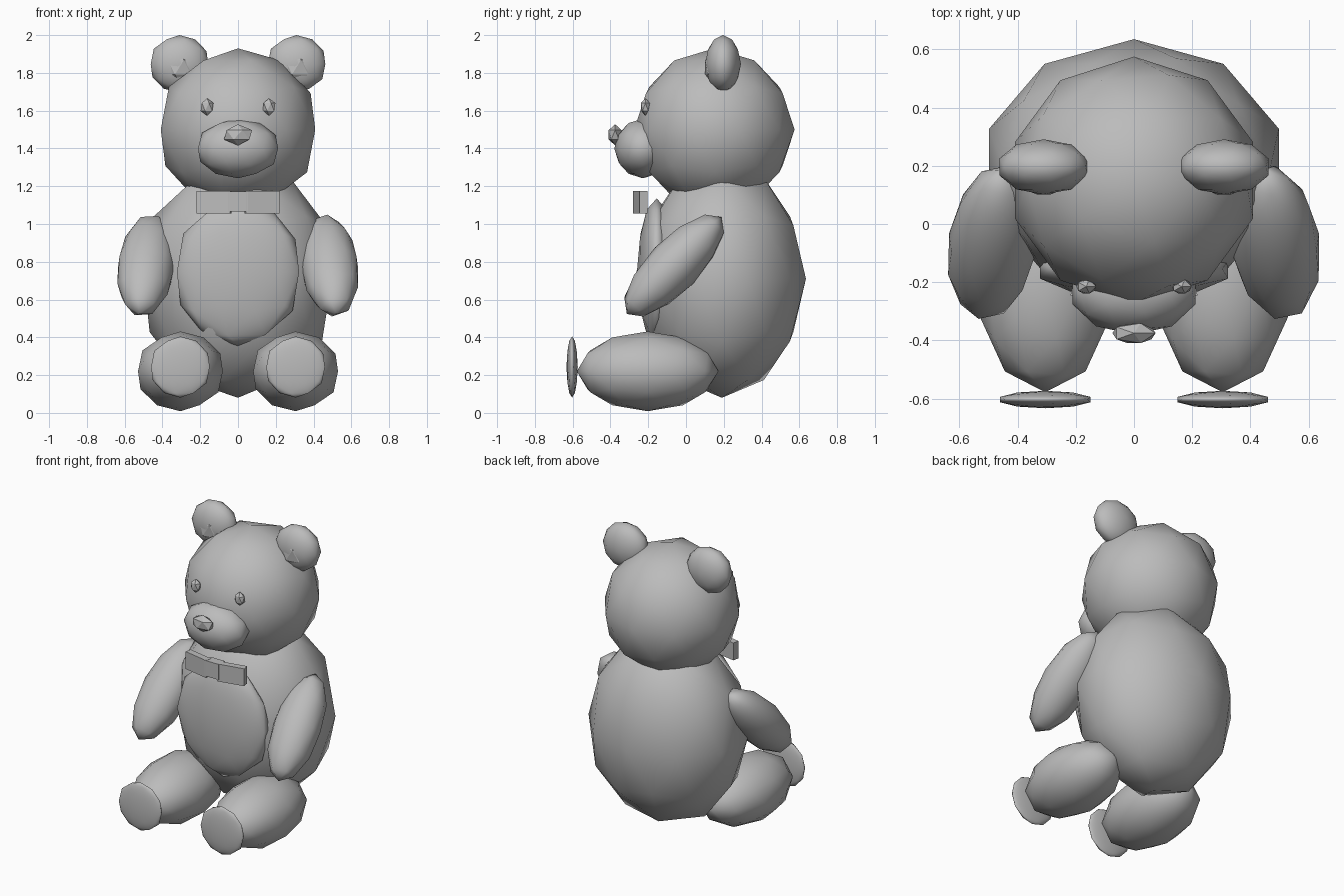
import bpy
import math

cube = bpy.data.objects.get("Cube")
if cube:
    bpy.data.objects.remove(cube, do_unlink=True)

grey = bpy.data.materials.new("plain_grey")
grey.use_nodes = True
colour = (0.5, 0.5, 0.5, 1)
grey.diffuse_color = colour
grey.node_tree.nodes["Principled BSDF"].inputs["Base Color"].default_value = colour


def finish(name, scale, rot):
    ob = bpy.context.object
    ob.name = name
    ob.scale = scale
    ob.rotation_euler = rot
    ob.data.materials.append(grey)
    return ob


def ball(name, loc, radii, detail=2, rot=(0, 0, 0)):
    """Stretched icosphere, smooth unless it is a coarse detail part."""
    bpy.ops.mesh.primitive_ico_sphere_add(subdivisions=detail, radius=1, location=loc)
    finish(name, radii, rot)
    if detail > 1:
        bpy.ops.object.shade_smooth()


def box(name, loc, size, rot=(0, 0, 0)):
    bpy.ops.mesh.primitive_cube_add(size=1, location=loc)
    finish(name, size, rot)


# Torso and head
ball("body", (0, 0.19, 0.71), (0.523, 0.445, 0.63))
ball("belly", (0, -0.155, 0.745), (0.34, 0.105, 0.39))
ball("head", (0, 0.15, 1.50), (0.43, 0.425, 0.43))
ball("muzzle", (0, -0.228, 1.40), (0.223, 0.152, 0.158))
ball("nose", (0, -0.375, 1.472), (0.083, 0.04, 0.056), 1)

# Paired parts
for side, s in (("left", 1), ("right", -1)):
    ball(side + "_ear", (s * 0.31, 0.196, 1.847), (0.16, 0.095, 0.153))
    ball(side + "_inner_ear", (s * 0.31, 0.14, 1.83), (0.085, 0.045, 0.085), 1)
    ball(side + "_eye", (s * 0.164, -0.215, 1.62), (0.038, 0.028, 0.046), 1)
    ball(side + "_arm", (s * 0.485, -0.063, 0.78), (0.155, 0.14, 0.36), 2,
         (math.radians(-44), math.radians(-8 * s), 0))
    ball(side + "_leg", (s * 0.305, -0.203, 0.22), (0.236, 0.375, 0.211))
    ball(side + "_foot_pad", (s * 0.305, -0.603, 0.243), (0.163, 0.03, 0.162))
    # Bow loops sweep back slightly from the knot
    box(side + "_bow_loop", (s * 0.126, -0.2425, 1.115), (0.18, 0.043, 0.117),
        (0, 0, s * 0.2))

box("bow_knot", (0, -0.25, 1.12), (0.105, 0.062, 0.105))
